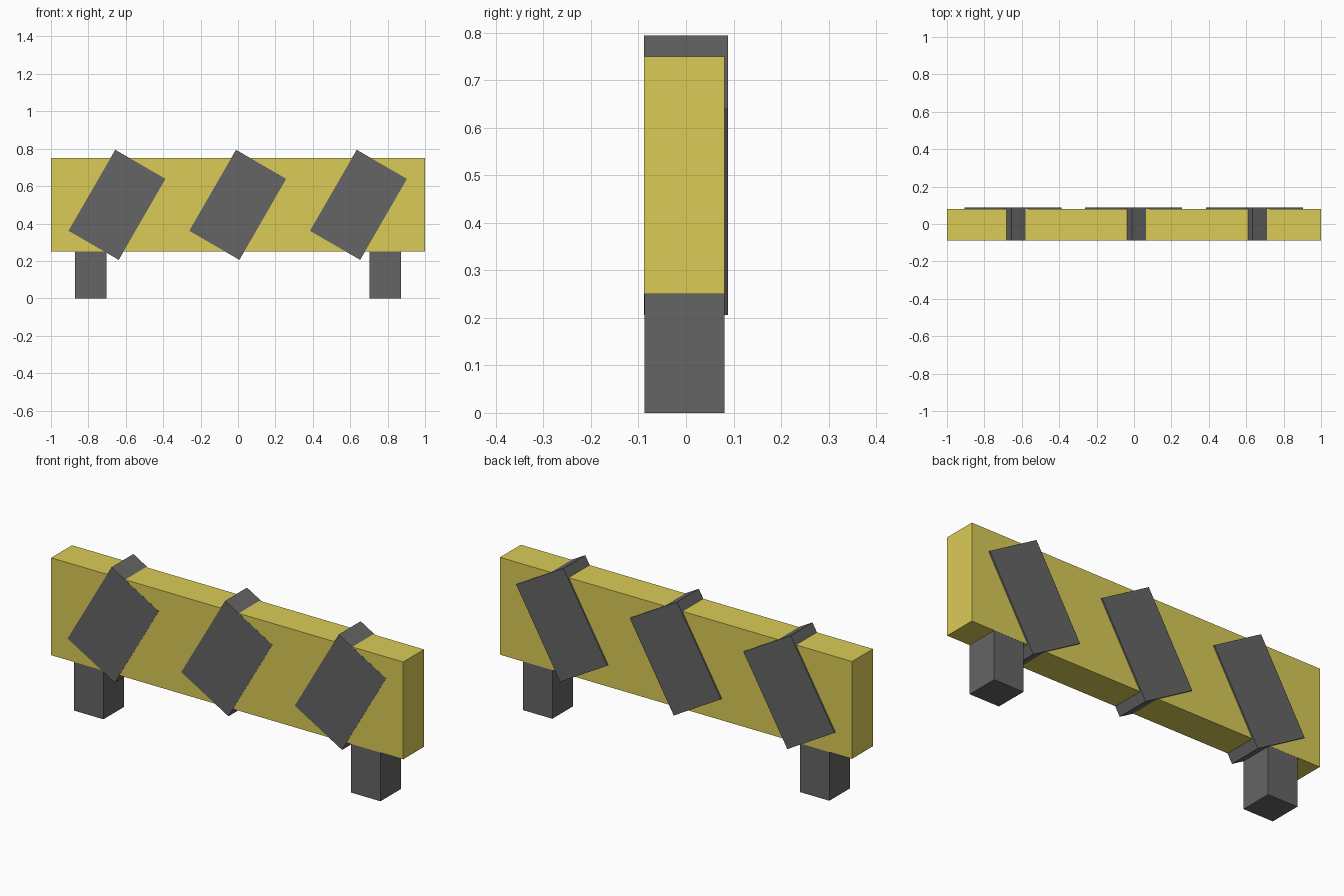
import bpy
from math import radians

if "Cube" in bpy.data.objects:
    bpy.data.objects.remove(bpy.data.objects["Cube"])


def material(name, color):
    mat = bpy.data.materials.new(name)
    mat.diffuse_color = (*color, 1)
    mat.use_nodes = True
    mat.node_tree.nodes["Principled BSDF"].inputs["Base Color"].default_value = mat.diffuse_color
    return mat


def box(name, lo, hi, mat, angle=0):
    center = [(a + b) / 2 for a, b in zip(lo, hi)]
    bpy.ops.mesh.primitive_cube_add(size=1, location=center)
    obj = bpy.context.object
    obj.name = name
    obj.scale = [b - a for a, b in zip(lo, hi)]
    obj.rotation_euler.y = radians(angle)
    obj.data.materials.append(mat)
    return obj


yellow = material("yellow_paint", (0.70, 0.60, 0.095))
dark = material("dark_grey_paint", (0.13, 0.13, 0.13))

FRONT, BACK = -0.088, 0.081

# Barrier board
box("board", (-1, FRONT, 0.25), (1, BACK, 0.75), yellow)

# Square legs, running up inside the board
for side, x in (("left", -0.787), ("right", 0.787)):
    box(f"{side}_leg", (x - 0.084, FRONT + 0.0005, 0),
        (x + 0.084, BACK - 0.0005, 0.5), dark)

# Slanted warning stripes: slabs passing right through the board
for i in range(3):
    x = -0.647 + 0.6455 * i
    box(f"stripe_{i + 1}", (x - 0.25, FRONT - 0.0007, 0.345),
        (x + 0.25, 0.0885, 0.655), dark, -60)
